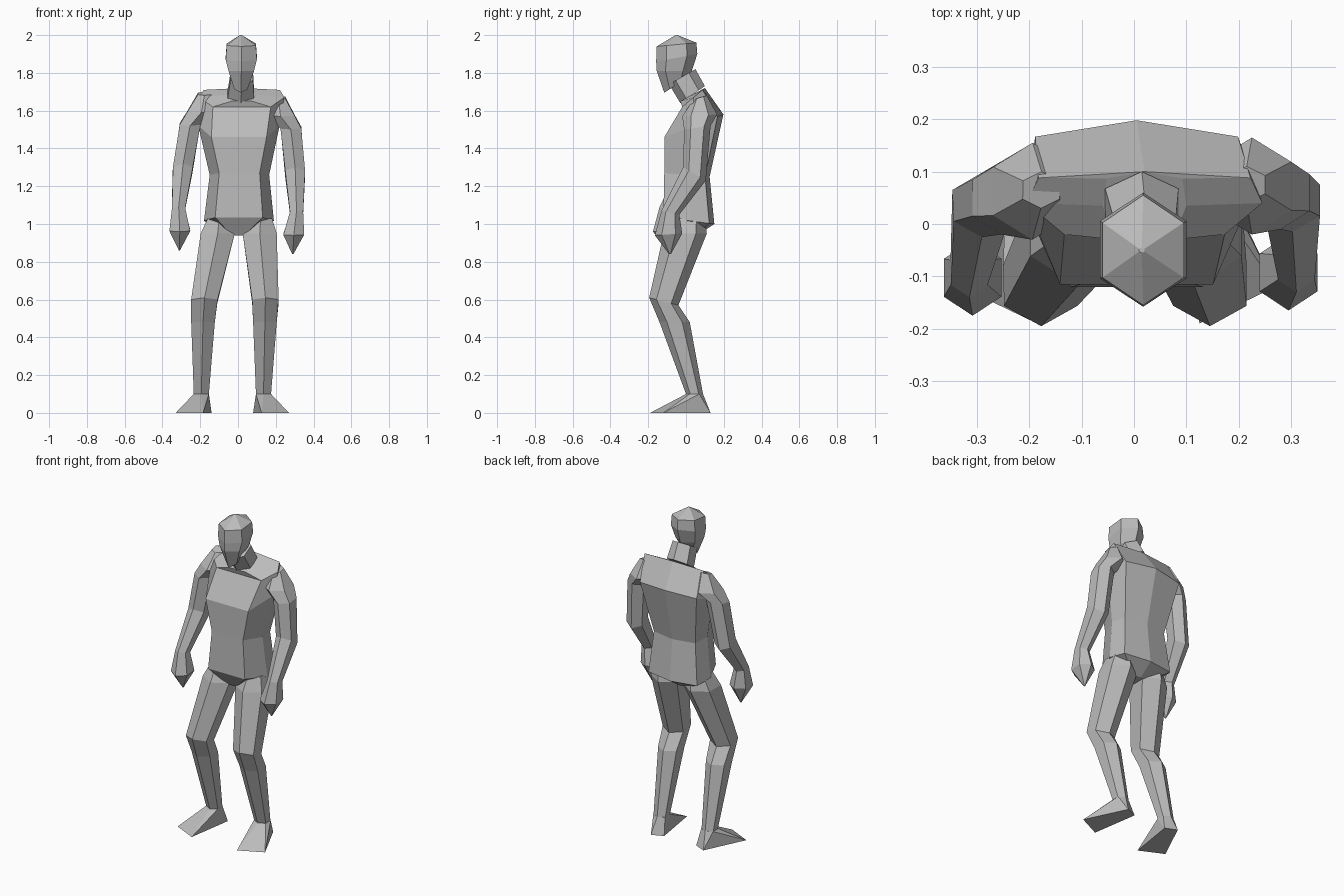
import bpy
import bmesh

cube = bpy.data.objects.get("Cube")
if cube:
    bpy.data.objects.remove(cube, do_unlink=True)

# One plain grey for the whole figure
grey = bpy.data.materials.new("plain_grey")
grey.use_nodes = True
grey.diffuse_color = (0.5, 0.5, 0.5, 1)
grey.node_tree.nodes["Principled BSDF"].inputs["Base Color"].default_value = (0.5, 0.5, 0.5, 1)

# Unit cross-sections, front at y = -1
HEX = [(0, -1), (1, -.5), (1, .5), (0, 1), (-1, .5), (-1, -.5)]
TRUNK = [(-.68, -1), (.68, -1), (1, 0), (.9, .8), (0, 1), (-.9, .8), (-1, 0)]


def finish(name, bm):
    """Clean the mesh and turn it into a flat-shaded object."""
    bmesh.ops.remove_doubles(bm, verts=bm.verts, dist=0.002)
    bmesh.ops.recalc_face_normals(bm, faces=bm.faces)
    mesh = bpy.data.meshes.new(name)
    bm.to_mesh(mesh)
    bm.free()
    mesh.materials.append(grey)
    obj = bpy.data.objects.new(name, mesh)
    bpy.context.collection.objects.link(obj)
    return obj


def loft(name, section, rows, place=lambda x, y, z: (x, y, z)):
    """Skin rings; a row is x min, x max, y front, y back, z front, z back."""
    bm = bmesh.new()
    rings = []
    for x0, x1, front, back, z_front, z_back in rows:
        ring = []
        for u, v in section:
            x = (x0 + x1) / 2 + u * (x1 - x0) / 2
            t = (v + 1) / 2
            y = front + t * (back - front)
            z = z_front + t * (z_back - z_front)
            ring.append(bm.verts.new(place(x, y, z)))
        rings.append(ring)
    count = len(section)
    for a, b in zip(rings, rings[1:]):
        for i in range(count):
            j = (i + 1) % count
            bm.faces.new((a[i], a[j], b[j], b[i]))
    bm.faces.new(rings[0])
    bm.faces.new(rings[-1])
    return finish(name, bm)


def hull(name, points, place):
    """Convex block around a few corner points."""
    bm = bmesh.new()
    for point in points:
        bm.verts.new(place(*point))
    bmesh.ops.convex_hull(bm, input=bm.verts)
    return finish(name, bm)


# Trunk from neck base to crotch
loft("torso", TRUNK, [
    (-.06, .1, -.03, .1, 1.65, 1.72),
    (-.205, .245, -.02, .1, 1.62, 1.72),
    (-.21, .22, -.115, .198, 1.46, 1.58),
    (-.15, .165, -.115, .125, 1.27, 1.25),
    (-.18, .19, -.12, .15, 1.035, 1.0),
    (-.05, .05, -.06, .06, .94, .94),
])

# Neck leans forward into the head
loft("neck", HEX, [
    (-.04, .08, -.09, .05, 1.74, 1.82),
    (-.055, .085, -.03, .1, 1.64, 1.73),
])

# Head with pointed face and crown
loft("head", HEX, [
    (.01, .02, -.055, -.045, 2.0, 2.0),
    (-.06, .095, -.155, .055, 1.94, 1.96),
    (-.065, .1, -.158, .06, 1.86, 1.9),
    (-.05, .085, -.155, .03, 1.81, 1.81),
    (-.02, .05, -.115, 0, 1.695, 1.77),
])

# Limb rows for the left side
ARM = [
    (.18, .25, .04, .11, 1.66, 1.68),
    (.15, .3, -.02, .165, 1.57, 1.58),
    (.225, .335, -.01, .13, 1.5, 1.52),
    (.25, .355, -.015, .105, 1.3, 1.23),
    (.275, .345, -.13, -.035, 1.07, 1.05),
    (.24, .35, -.165, -.02, .94, .95),
    (.287, .293, -.09, -.08, .84, .84),
]
LEG = [
    (.06, .18, -.08, .1, 1.03, 1.03),
    (.025, .205, -.118, .11, .95, .95),
    (.075, .215, -.195, -.04, .61, .57),
    (.08, .205, -.14, .02, .48, .48),
    (.095, .175, 0, .09, .1, .1),
]
FOOT = [
    (.095, .02, .1), (.135, 0, .1), (.175, .02, .1), (.175, .07, .1),
    (.135, .09, .1), (.095, .07, .1),
    (.08, .1, 0), (.15, .13, 0), (.27, -.12, 0), (.125, -.19, 0),
]


def left(x, y, z):
    return x, y, z


# The right limbs mirror the left with a slightly shifted stance
def right_arm(x, y, z):
    return -x + .012 + .07 * (z - 1.3), y - .01, z + .02


def right_leg(x, y, z):
    return -x - .06 + .075 * z * z, y, z


for side, arm_place, leg_place in (("left", left, left), ("right", right_arm, right_leg)):
    loft(side + "_arm", HEX, ARM, arm_place)
    loft(side + "_leg", HEX, LEG, leg_place)
    hull(side + "_foot", FOOT, leg_place)
